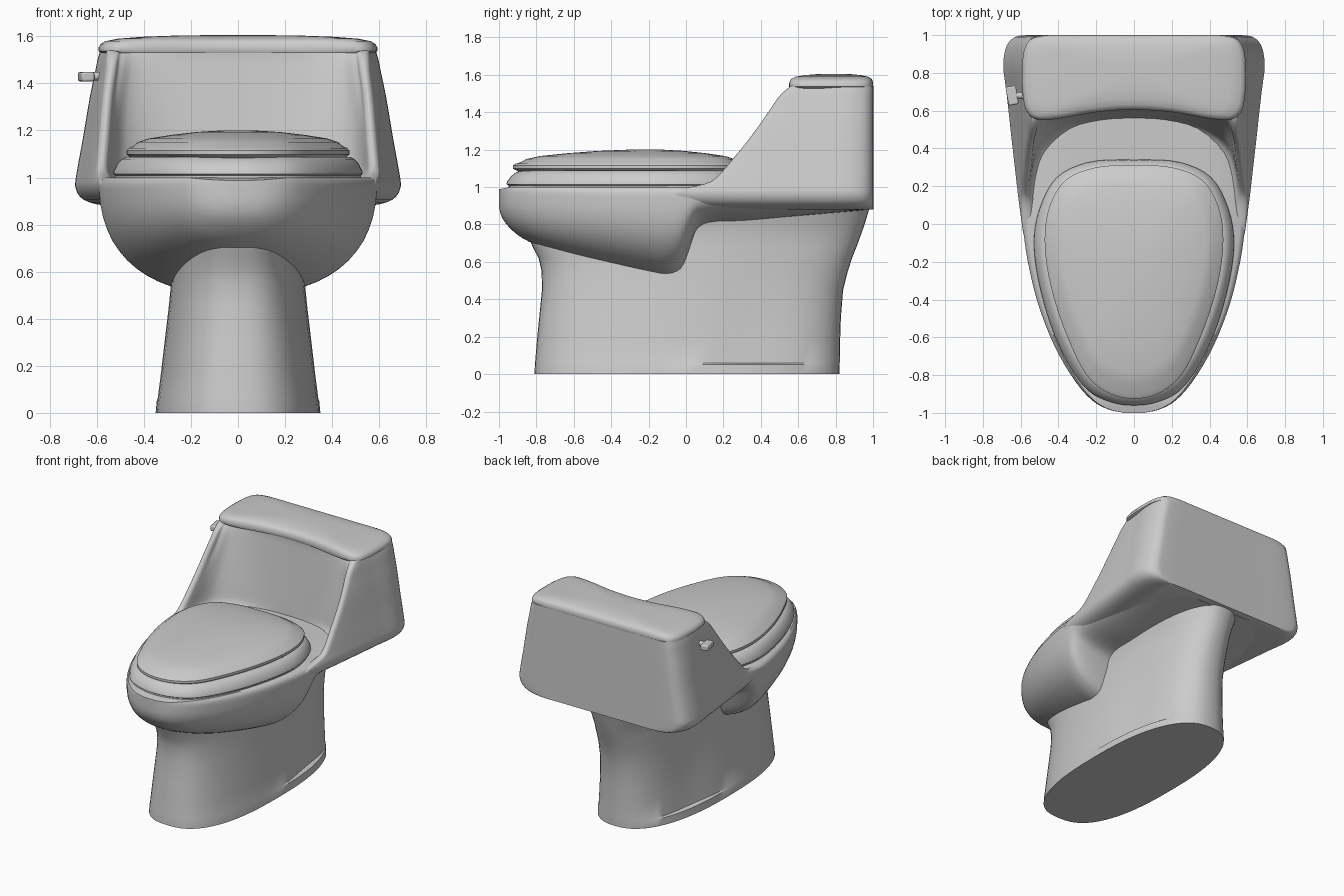
import bpy, bmesh, math
from mathutils import Vector, Matrix

if "Cube" in bpy.data.objects:
    bpy.data.objects.remove(bpy.data.objects["Cube"])

ceramic = bpy.data.materials.new("grey ceramic")
ceramic.use_nodes = True
COLOUR = (0.6, 0.6, 0.6, 1)
ceramic.diffuse_color = COLOUR
ceramic.node_tree.nodes["Principled BSDF"].inputs["Base Color"].default_value = COLOUR


def spline(pts, k, closed=False):
    """Centripetal curve through points, k samples per span."""
    p = [Vector(q) for q in pts]
    n = len(p)
    if closed:
        p = [p[-1]] + p + [p[0], p[1]]
    else:
        p = [2 * p[0] - p[1]] + p + [2 * p[-1] - p[-2]]
    out = []
    for i in range(n if closed else n - 1):
        a, b, c, d = p[i:i + 4]
        t0 = 0.0
        t1 = t0 + max((b - a).length, 1e-5) ** 0.5
        t2 = t1 + max((c - b).length, 1e-5) ** 0.5
        t3 = t2 + max((d - c).length, 1e-5) ** 0.5

        def mix(u, v, s, e, t):
            return u * ((e - t) / (e - s)) + v * ((t - s) / (e - s))
        for j in range(k):
            t = t1 + (t2 - t1) * j / k
            ab, bc, cd = mix(a, b, t0, t1, t), mix(b, c, t1, t2, t), mix(c, d, t2, t3, t)
            out.append(mix(mix(ab, bc, t0, t2, t), mix(bc, cd, t1, t3, t), t1, t2, t))
    if not closed:
        out.append(Vector(pts[-1]))
    return out


def mirrored(half):
    """Close a half outline that starts and ends on x = 0."""
    return list(half) + [(-x, y) for x, y in reversed(half[1:-1])]


def finish(name, bm, angle=40):
    bmesh.ops.recalc_face_normals(bm, faces=bm.faces)
    me = bpy.data.meshes.new(name)
    bm.to_mesh(me)
    bm.free()
    me.materials.append(ceramic)
    me.shade_smooth()
    me.set_sharp_from_angle(angle=math.radians(angle))
    ob = bpy.data.objects.new(name, me)
    bpy.context.collection.objects.link(ob)
    return ob


def loft(name, rings, angle=40):
    """Skin a stack of equal rings and cap both ends."""
    bm = bmesh.new()
    vs = [[bm.verts.new(co) for co in r] for r in rings]
    n = len(vs[0])
    for r, s in zip(vs, vs[1:]):
        for i in range(n):
            j = (i + 1) % n
            bm.faces.new((r[i], r[j], s[j], s[i]))
    bm.faces.new(vs[0])
    bm.faces.new(vs[-1])
    return finish(name, bm, angle)


def scaled_stack(name, half, cy, levels, angle=40):
    """Stack scaled copies of one outline: levels are (z, scale)."""
    outline = spline(mirrored(half), 4, True)
    return loft(name, [[(p.x * s, cy + (p.y - cy) * s, z) for p in outline]
                       for z, s in levels], angle)


# Pedestal: tapering oval with a dished flank and a foot ledge at the rear
def pedestal_ring(z, y0, y1, w, dish):
    ring = []
    for i in range(64):
        a = math.tau * i / 64
        c, s = math.cos(a), math.sin(a)
        power = 0.77 if s < 0 else 0.83
        y = (y0 + y1) / 2 + (y1 - y0) / 2 * math.copysign(abs(s) ** power, s)
        x = w * math.copysign(abs(c) ** power, c)
        x *= 1 - dish * math.exp(-((y - 0.38) / 0.25) ** 2)
        ring.append((x, y, z))
    return ring


loft("pedestal", [pedestal_ring(*r) for r in (
    (0, -.81, .82, .35, 0), (.052, -.808, .822, .345, 0), (.06, -.807, .822, .343, .09),
    (.18, -.797, .824, .328, .1), (.3, -.785, .828, .314, .1), (.45, -.77, .84, .296, .08),
    (.55, -.772, .865, .286, .06), (.62, -.788, .888, .28, .04), (.68, -.82, .912, .274, .02),
    (.73, -.84, .93, .27, 0), (.8, -.78, .955, .275, 0), (.9, -.7, .985, .3, 0))])


# Bowl: cross-sections swept front to back, (y, half width, underside height)
def bowl_ring(y, w, b):
    top = 1.0 - 0.012 * max(0, (-0.94 - y) / 0.06)
    edge = top - 0.05
    half = [(0, top), (w * .6, top), (w * .955, top), (w * .988, top - .012), (w, top - .03)]
    for i in range(15):
        a = math.pi / 2 * i / 14
        half.append((w * max(0, math.cos(a)) ** .84, edge - (edge - b) * math.sin(a) ** .84))
    half[-1] = (0, b)
    return [(x, y, z) for x, z in mirrored(half)]


bowl_path = spline([
    (-1.0, .05, .89), (-.985, .125, .84), (-.95, .2, .79), (-.88, .275, .73),
    (-.75, .365, .67), (-.6, .442, .618), (-.4, .515, .563), (-.2, .562, .515),
    (-.1, .578, .5), (-.03, .586, .53), (.02, .59, .655), (.06, .59, .765),
    (.12, .585, .8), (.3, .58, .81), (.6, .58, .84), (.95, .56, .875)], 3)
loft("bowl", [bowl_ring(*p) for p in bowl_path])


# Tank: C-shaped plan with side arms sweeping forward round a scooped front
def tank_ring(z, w, yf):
    yr = .56 + .05 * min(1, max(0, (z - 1) / .5))
    d = yr - yf
    e = min(.05, .3 * d)

    def side(y):
        return w - (.85 - y) * .11
    xo = side(yf)
    xi = xo - .055
    half = [(0, 1), (.5 * w, 1), (.84 * w, .999), (.91 * w, .99), (.97 * w, .95), (w, .85),
            (side(.7), .7), (side(.62), .62), (xo, yf + e), (xo - .01, yf + .25 * e),
            (xo - .027, yf), (xo - .045, yf + .3 * e), (xi, yf + e),
            (.96 * xi, yf + .42 * d), (.88 * xi, yf + .66 * d), (.62 * xi, yf + .9 * d),
            (.3 * xi, yf + .985 * d), (0, yr)]
    return [(p.x, p.y, z) for p in spline(mirrored(half), 3, True)]


tank_path = spline([
    (.88, .55, .16), (.887, .605, .1), (.905, .655, .03), (.935, .683, -.05),
    (.965, .692, -.08), (.985, .691, -.05), (1.005, .688, .05), (1.03, .684, .135),
    (1.08, .675, .19), (1.15, .662, .25), (1.25, .645, .332), (1.35, .628, .405),
    (1.45, .607, .473), (1.5, .597, .511), (1.54, .585, .56)], 2)
loft("tank", [tank_ring(*p) for p in tank_path])

# Tank lid: softly domed slab with a gently hollow front edge
scaled_stack("tank_lid", [
    (0, 1), (.3, 1), (.48, .997), (.55, .975), (.582, .92), (.592, .8), (.588, .68),
    (.57, .6), (.53, .56), (.45, .552), (.2, .592), (0, .605)], .8,
    [(1.528, .975), (1.537, 1), (1.553, 1), (1.567, .985), (1.579, .955),
     (1.59, .86), (1.598, .68), (1.603, .45), (1.605, .2)])

# Seat: egg-shaped ring body with sloping sides
scaled_stack("seat", [
    (0, .34), (.25, .325), (.41, .245), (.5, .08), (.53, -.1), (.49, -.37),
    (.385, -.67), (.245, -.88), (.115, -.945), (0, -.96)], -.2,
    [(.99, .985), (1.008, .985), (1.015, 1), (1.03, .995), (1.06, .965),
     (1.078, .935), (1.088, .9)])

# Seat lid: domed egg-shaped cover
scaled_stack("seat_lid", [
    (0, .31), (.2, .3), (.36, .235), (.445, .1), (.473, -.08), (.443, -.32),
    (.348, -.61), (.24, -.815), (.125, -.9), (0, -.925)], -.2,
    [(1.08, .95), (1.092, .985), (1.098, 1), (1.115, 1), (1.125, .98), (1.132, .945),
     (1.15, .9), (1.166, .8), (1.181, .6), (1.193, .38), (1.2, .15)], 35)

# Flush lever: short stem and a small slanted handle on the right flank
bm = bmesh.new()
bmesh.ops.create_cone(bm, cap_ends=True, segments=16, radius1=.018, radius2=.018, depth=.08,
                      matrix=Matrix.Translation((-.6, .68, 1.43)) @ Matrix.Rotation(math.pi / 2, 4, 'Y'))
finish("lever_stem", bm)
bm = bmesh.new()
bmesh.ops.create_cube(bm, size=1, matrix=Matrix.Translation((-.645, .68, 1.428))
                      @ Matrix.Rotation(math.radians(10), 4, 'Z') @ Matrix.Diagonal((.055, .1, .04, 1)))
handle = finish("lever_handle", bm)
bevel = handle.modifiers.new("soft edges", 'BEVEL')
bevel.width = .008
bevel.segments = 2
